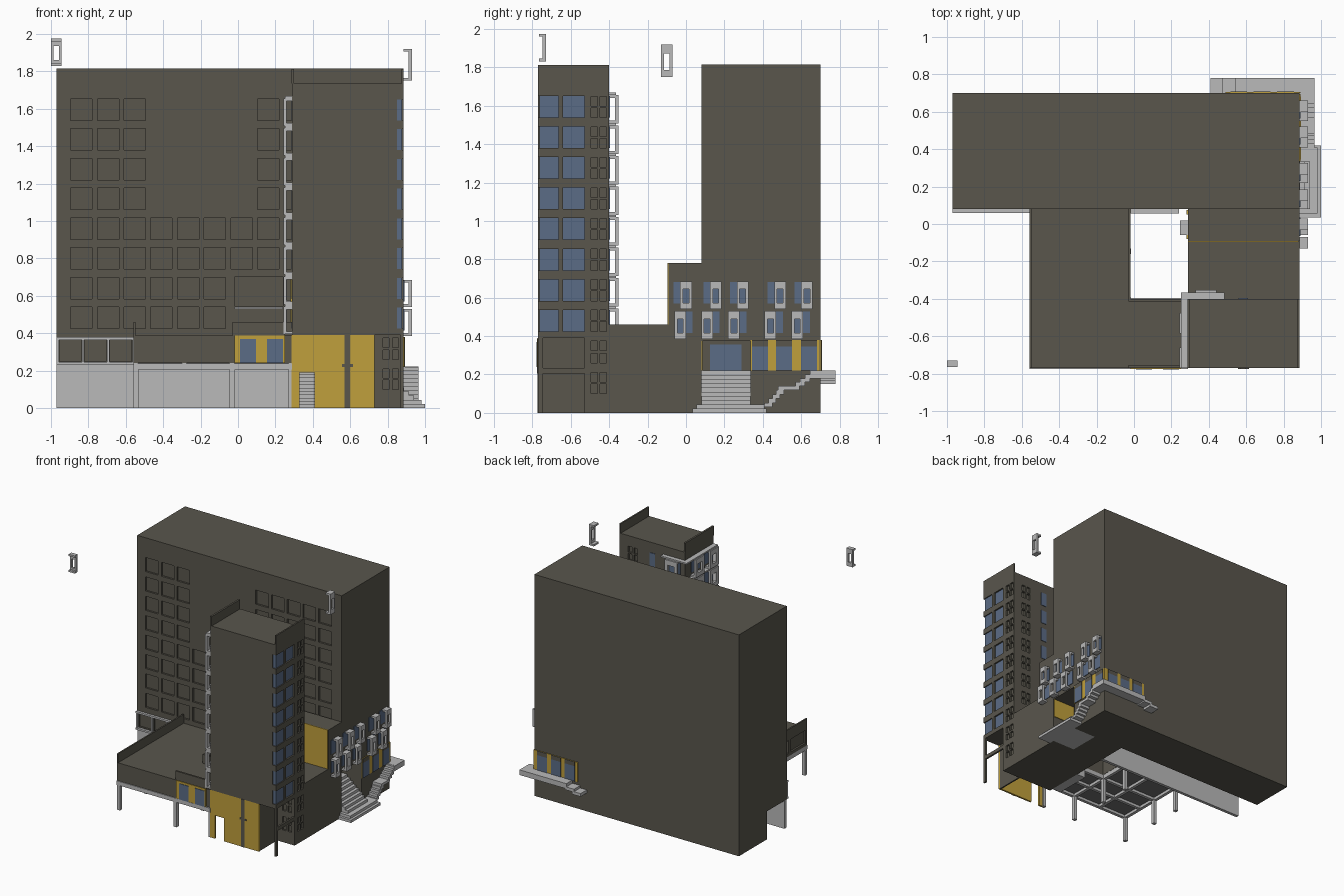
import bpy, bmesh, math

if "Cube" in bpy.data.objects:
    bpy.data.objects.remove(bpy.data.objects["Cube"], do_unlink=True)


def material(name, rgb):
    m = bpy.data.materials.new(name)
    m.use_nodes = True
    m.diffuse_color = (*rgb, 1)
    b = m.node_tree.nodes["Principled BSDF"]
    b.inputs["Base Color"].default_value = (*rgb, 1)
    b.inputs["Roughness"].default_value = 0.8
    return m


WALL = material("dark olive wall", (0.10, 0.093, 0.073))
GREY = material("light grey concrete", (0.49, 0.49, 0.49))
YELLOW = material("ochre panel", (0.53, 0.35, 0.045))
GLASS = material("blue glass", (0.105, 0.15, 0.24))
CEIL = material("ceiling grey", (0.16, 0.16, 0.16))


def part(name, mat, boxes):
    """One object from boxes given as (x0, x1, y0, y1, z0, z1)."""
    bm = bmesh.new()
    for x0, x1, y0, y1, z0, z1 in boxes:
        v = bmesh.ops.create_cube(bm, size=1)["verts"]
        bmesh.ops.scale(bm, vec=(x1 - x0, y1 - y0, z1 - z0), verts=v)
        bmesh.ops.translate(bm, vec=((x0 + x1) / 2, (y0 + y1) / 2, (z0 + z1) / 2), verts=v)
    me = bpy.data.meshes.new(name)
    bm.to_mesh(me)
    bm.free()
    me.materials.append(mat)
    ob = bpy.data.objects.new(name, me)
    bpy.context.collection.objects.link(ob)
    return ob


def carve(ob, boxes):
    """Cut box-shaped recesses out of an object."""
    cutter = part("recess_cutter", WALL, boxes)
    mod = ob.modifiers.new("recesses", "BOOLEAN")
    mod.operation, mod.solver, mod.object = "DIFFERENCE", "EXACT", cutter
    bpy.context.view_layer.update()
    dg = bpy.context.evaluated_depsgraph_get()
    me = bpy.data.meshes.new_from_object(ob.evaluated_get(dg))
    ob.modifiers.clear()
    ob.data = me
    bpy.data.objects.remove(cutter, do_unlink=True)


def bay(axis, sign, wall, c, z0, w=0.06, h=0.145, d=0.045):
    """Boxes of a projecting window frame: pierced plate plus flanges back to the wall."""
    t, a, b, z1 = 0.018, c - w / 2, c + w / 2, z0 + h
    s = w * 0.25
    raw = [(d - t, d, a, a + s, z0, z1), (d - t, d, b - s, b, z0, z1),
           (d - t, d, a + s, b - s, z0, z0 + h * 0.22), (d - t, d, a + s, b - s, z1 - h * 0.28, z1),
           (0, d - t, a, b, z1 - 0.015, z1), (0, d - t, a, b, z0, z0 + 0.015)]
    out = []
    for p0, p1, q0, q1, u, v in raw:
        p = sorted((wall + sign * p0, wall + sign * p1))
        out.append((*p, q0, q1, u, v) if axis == "x" else (q0, q1, *p, u, v))
    return out


LEVELS = [0.425 + 0.159 * i for i in range(8)]      # window sills
COLS = [-0.895 + 0.1428 * i for i in range(12)]     # slab window columns

# Main slab with recessed windows and entrance recess
slab = part("main_slab", WALL, [(-0.97, 0.885, 0.08, 0.70, 0.23, 1.815)])
cuts = []
for r, z in enumerate(LEVELS):
    for c, x in enumerate(COLS):
        if (r >= 4 and 3 <= c <= 6) or (r < 2 and c >= 6):
            continue
        cuts.append((x, x + 0.115, 0.06, 0.095, z, z + 0.115))
cuts += [(x, x + 0.115, 0.06, 0.095, 0.25, 0.365) for x in (-0.955, -0.82, -0.685)]
cuts += [(-0.02, 0.24, 0.06, 0.095, 0.545, 0.70), (0.68, 0.90, 0.06, 0.335, 0.20, 0.375)]
carve(slab, cuts)
part("slab_base", WALL, [(-0.97, 0.885, 0.335, 0.70, 0, 0.23), (0.41, 0.68, 0.08, 0.335, 0, 0.23)])
part("undercroft_wall", GREY, [(-0.97, 0.41, 0.085, 0.11, 0, 0.23)])
part("slab_rail", GREY, [(-0.97, -0.55, 0.06, 0.08, 0.365, 0.38), (-0.97, -0.55, 0.06, 0.08, 0.23, 0.245)]
     + [(x, x + 0.012, 0.065, 0.08, 0.24, 0.37) for x in (-0.97, -0.835, -0.70, -0.565)])
part("courtyard_ledge", GREY, [(-0.02, 0.24, 0.055, 0.08, 0.53, 0.54)])

# East wing and its ochre wall
part("east_wing", WALL, [(0.29, 0.885, -0.09, 0.08, 0.23, 0.78), (0.29, 0.885, -0.40, -0.09, 0.23, 0.46),
                         (0.41, 0.885, -0.40, 0.08, 0, 0.23)])
part("wing_ochre_wall", YELLOW, [(0.29, 0.88, -0.096, -0.09, 0.46, 0.78),
                                 (0.282, 0.29, -0.08, -0.06, 0.40, 0.70), (0.282, 0.29, 0.05, 0.075, 0.40, 0.70),
                                 (0.68, 0.88, 0.08, 0.086, 0.22, 0.375)])
part("wing_court_frames", GREY, bay("x", -1, 0.29, -0.02, 0.40, 0.08) + bay("x", -1, 0.29, -0.02, 0.56, 0.08))

# Tower: body, side parapets, recessed windows
tower = part("tower", WALL, [(0.29, 0.885, -0.77, -0.40, 0.39, 1.735)])
cuts, glass = [], []
for z in LEVELS:
    t = z + 0.112
    cuts += [(0.85, 0.90, -0.79, -0.665, z, t), (0.865, 0.90, -0.64, -0.53, z, t)]
    glass += [(0.845, 0.877, -0.762, -0.66, z, t), (0.86, 0.872, -0.64, -0.53, z, t)]
    for h in (z, z + 0.06):
        cuts += [(0.87, 0.90, y, y + 0.034, h, h + 0.05) for y in (-0.495, -0.447)]
        cuts += [(x, x + 0.034, -0.415, -0.39, h, h + 0.05) for x in (0.72, 0.77)]
    glass += [(0.56, 0.61, -0.40, -0.396, z, t), (0.33, 0.44, -0.40, -0.396, z, t)]
    glass += [(0.286, 0.29, y, y + 0.11, z, t) for y in (-0.76, -0.59)]
carve(tower, cuts)
part("tower_glass", GLASS, glass)
part("tower_parapets", WALL, [(0.285, 0.30, -0.77, -0.40, 1.735, 1.812), (0.873, 0.885, -0.77, -0.40, 1.735, 1.812)])

# Projecting frames and corner ledges on the tower
frames = []
for z in LEVELS:
    for y in (-0.715, -0.53):
        frames += bay("x", -1, 0.29, y, z - 0.03, 0.11, 0.148, 0.048)
    frames += bay("y", 1, -0.40, 0.385, z - 0.03, 0.11, 0.148, 0.048)
    frames += [(0.25, 0.29, -0.77, -0.365, z + 0.118, z + 0.13),
               (0.25, 0.485, -0.40, -0.365, z + 0.118, z + 0.13)]
part("tower_frames", GREY, frames)

# Tower ground floor: rear wall, open corner with post, ochre front with doorway
base = part("tower_base", WALL, [(0.41, 0.885, -0.53, -0.40, 0, 0.39)])
carve(base, [(x, x + 0.033, -0.55, -0.515, z, z + 0.05) for x in (0.775, 0.825) for z in (0.10, 0.16, 0.26, 0.325)]
      + [(0.87, 0.90, y, y + 0.034, z, z + 0.05) for y in (-0.495, -0.447) for z in (0.10, 0.16, 0.26, 0.325)])
part("corner_post", WALL, [(0.87, 0.885, -0.77, -0.745, 0, 0.39), (0.87, 0.885, -0.77, -0.53, 0.205, 0.235),
                           (0.715, 0.727, -0.76, -0.53, 0, 0.39), (0.41, 0.715, -0.75, -0.53, 0.2, 0.39),
                           (0.29, 0.41, -0.75, -0.40, 0.2, 0.39)])
part("ochre_front", YELLOW, [(0.285, 0.33, -0.77, -0.755, 0, 0.39), (0.33, 0.41, -0.77, -0.755, 0.19, 0.39),
                             (0.41, 0.73, -0.77, -0.755, 0, 0.39)])
part("front_door_strip", WALL, [(0.57, 0.60, -0.774, -0.77, 0, 0.39), (0.555, 0.615, -0.774, -0.77, 0.22, 0.235)])
part("passage_stair", GREY, [(0.33, 0.41, -0.50 + 0.03 * i, -0.20, 0.018 * i, 0.018 * (i + 1)) for i in range(10)])

# Terrace wing with parapets, carried on posts
terrace = part("terrace_wing", WALL, [(-0.56, -0.03, -0.77, 0.08, 0.24, 0.387)])
carve(terrace, [(-0.58, -0.545, y, y + 0.19, 0.265, 0.37) for y in (-0.75, -0.53, -0.31, -0.09)])
part("terrace_corner", WALL, [(-0.03, 0.29, -0.765, -0.41, 0.24, 0.387)])
part("terrace_parapets", WALL, [(-0.56, -0.548, -0.77, 0.08, 0.387, 0.46), (-0.03, -0.018, -0.41, 0.08, 0.24, 0.46),
                                (-0.03, 0.25, -0.77, -0.755, 0.387, 0.46), (-0.03, 0.29, -0.415, -0.40, 0.24, 0.46)])
part("terrace_ceiling", CEIL, [(-0.55, -0.03, -0.76, 0.08, 0.228, 0.24), (-0.03, 0.285, -0.76, -0.41, 0.228, 0.24)])
part("terrace_beams", GREY,
     [(x, x + 0.025, -0.77, 0.08, 0.205, 0.24) for x in (-0.56, -0.30, -0.045)]
     + [(0.27, 0.295, -0.77, -0.41, 0.205, 0.24)]
     + [(-0.56, 0.29, y, y + 0.025, 0.206, 0.239) for y in (-0.775, -0.59, -0.42)]
     + [(-0.56, -0.03, y, y + 0.025, 0.206, 0.239) for y in (-0.16, 0.05)])
part("terrace_posts", GREY, [(x, x + 0.028, y, y + 0.028, 0, 0.21) for x, y in (
    (-0.56, -0.77), (-0.045, -0.77), (0.27, -0.77), (-0.56, -0.42), (-0.045, -0.42), (-0.56, -0.16), (-0.045, -0.16))])

# Ochre window bands: front corner, east side, rear
part("ochre_bands", YELLOW, [(-0.02, 0.25, -0.775, -0.765, 0.24, 0.387), (0.885, 0.890, 0.335, 0.695, 0.22, 0.38),
                             (0.49, 0.89, 0.70, 0.705, 0.22, 0.38)])
part("band_glass", GLASS,
     [(x, x + 0.085, -0.779, -0.775, 0.24, 0.37) for x in (0.01, 0.155)]
     + [(0.89, 0.894, y, y + 0.083, 0.22, 0.345) for y in (0.345, 0.47, 0.60)]
     + [(x, x + 0.09, 0.705, 0.709, 0.22, 0.345) for x in (0.515, 0.64, 0.765)]
     + [(0.68, 0.686, 0.125, 0.29, 0.22, 0.355)])
part("band_lintels", WALL, [(0.89, 0.894, y, y + 0.083, 0.345, 0.38) for y in (0.345, 0.47, 0.60)]
     + [(x, x + 0.09, 0.705, 0.709, 0.345, 0.38) for x in (0.515, 0.64, 0.765)])

# East bays: two staggered rows of glass and projecting frames
glass, frames = [], []
for z, ys, lo, hi in ((0.57, (0.0, 0.155, 0.295, 0.49, 0.63), 0.065, 0.03),
                      (0.415, (-0.03, 0.11, 0.25, 0.44, 0.58), 0.03, 0.065)):
    for y in ys:
        glass.append((0.885, 0.889, y - lo, y + hi, z, z + 0.112))
        frames += bay("x", 1, 0.885, y, z - 0.03)
part("east_glass", GLASS, glass)
part("east_frames", GREY, frames)

# Two stray frames above the roofline
part("loose_frames", GREY, bay("x", 1, 0.885, -0.10, 1.75, 0.06, 0.17) + bay("y", 1, -0.765, -0.972, 1.83, 0.056, 0.145, 0.035))

# Entrance stair climbing into the recess
steps = [(0.68, 1.0, 0.035, 0.42, 0, 0.022), (0.68, 0.98, 0.055, 0.41, 0.022, 0.044)]
steps += [(0.68, 0.94 - 0.026 * i, 0.08, 0.335, 0.022 * (i + 2), 0.022 * (i + 3)) for i in range(8)]
part("entrance_stair", GREY, steps)

# Side flight, landing, rear walkway and rear steps
side = [(0.885, 0.965, 0.41 + 0.02 * i, 0.45 + 0.02 * i, 0.03 + 0.022 * i, 0.052 + 0.022 * i) for i in range(4)]
side += [(0.885, 0.965, 0.48, 0.59, 0.118, 0.14)]
side += [(0.885, 0.965, 0.57 + 0.025 * i, 0.62 + 0.025 * i, 0.14 + 0.02 * i, 0.16 + 0.02 * i) for i in range(4)]
side += [(0.885, 0.965, 0.66, 0.78, 0.18, 0.222), (0.54, 0.89, 0.70, 0.78, 0.18, 0.222)]
side += [(0.41 + 0.06 * i, 0.49 + 0.06 * i, 0.70, 0.78, 0.15 + 0.02 * i, 0.175 + 0.02 * i) for i in range(2)]
part("side_stair_and_walkway", GREY, side)
